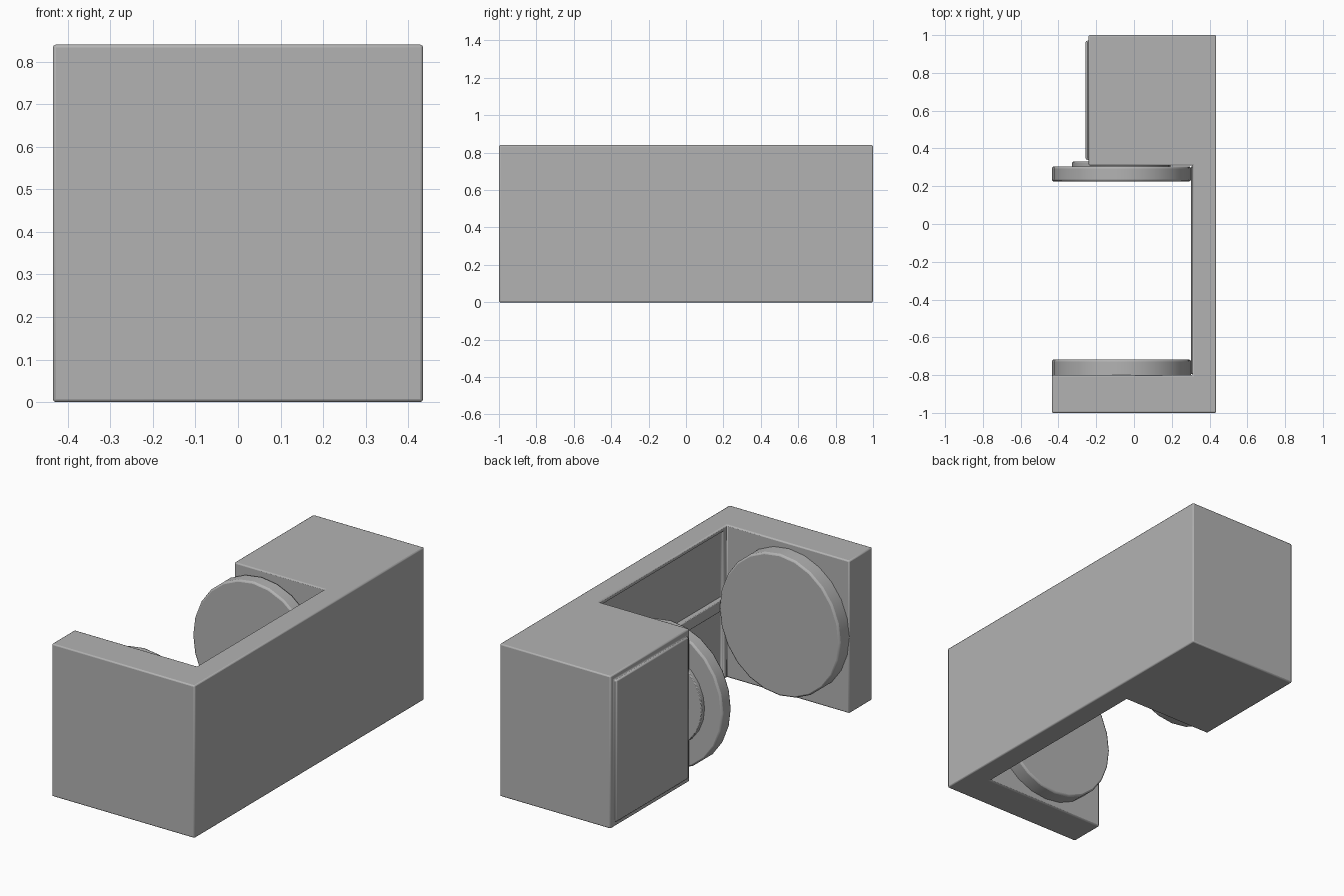
import bpy, bmesh, math

cube = bpy.data.objects.get("Cube")
if cube:
    bpy.data.objects.remove(cube, do_unlink=True)

grey = bpy.data.materials.new("plain grey")
grey.use_nodes = True
colour = (0.45, 0.45, 0.45, 1)
grey.diffuse_color = colour
grey.node_tree.nodes["Principled BSDF"].inputs["Base Color"].default_value = colour

HEIGHT = 0.84


def finish(bm, name, bevel):
    """Turn a bmesh into a named object with softened edges."""
    bmesh.ops.recalc_face_normals(bm, faces=bm.faces)
    mesh = bpy.data.meshes.new(name)
    bm.to_mesh(mesh)
    bm.free()
    mesh.materials.append(grey)
    obj = bpy.data.objects.new(name, mesh)
    bpy.context.collection.objects.link(obj)
    mod = obj.modifiers.new("soft edges", 'BEVEL')
    mod.width = bevel
    mod.segments = 2
    mod.limit_method = 'ANGLE'
    mod.angle_limit = math.radians(40)
    bpy.ops.object.select_all(action='DESELECT')
    obj.select_set(True)
    bpy.context.view_layer.objects.active = obj
    bpy.ops.object.shade_smooth_by_angle(angle=math.radians(35))
    return obj


def face_at_x(bm, x):
    """Find the upright face lying flat at the given x."""
    return next(f for f in bm.faces
                if all(abs(v.co.x - x) < 0.001 for v in f.verts))


def disc(name, rx, rz, y0, y1, sides=24, bevel=0.01):
    """Upright disc between two depths, facing along y."""
    bm = bmesh.new()
    ring = [bm.verts.new((-0.067 + rx * math.cos(i * math.tau / sides), y0,
                          HEIGHT / 2 + rz * math.sin(i * math.tau / sides)))
            for i in range(sides)]
    base = bm.faces.new(ring)
    grown = bmesh.ops.extrude_face_region(bm, geom=[base])
    top = [g for g in grown["geom"] if isinstance(g, bmesh.types.BMVert)]
    bmesh.ops.translate(bm, vec=(0, y1 - y0, 0), verts=top)
    return finish(bm, name, bevel)


# Body: spine, front jaw and rear block from one plan outline
outline = [(0.435, -1), (0.435, 1), (-0.24, 1), (-0.24, 0.31),
           (0.31, 0.31), (0.31, -0.8), (-0.435, -0.8), (-0.435, -1)]
bm = bmesh.new()
floor = bm.faces.new([bm.verts.new((x, y, 0)) for x, y in outline])
grown = bmesh.ops.extrude_face_region(bm, geom=[floor])
top = [g for g in grown["geom"] if isinstance(g, bmesh.types.BMVert)]
bmesh.ops.translate(bm, vec=(0, 0, HEIGHT), verts=top)
bmesh.ops.recalc_face_normals(bm, faces=bm.faces)

# Recessed panel inside the spine, raised cover on the side of the block
for x, border, shift in ((0.31, 0.035, 0.02), (-0.24, 0.043, -0.016)):
    face = face_at_x(bm, x)
    bmesh.ops.inset_region(bm, faces=[face], thickness=border)
    walls = bmesh.ops.extrude_discrete_faces(bm, faces=[face])
    moved = walls["faces"][0]
    bmesh.ops.translate(bm, vec=(shift, 0, 0), verts=moved.verts)
finish(bm, "body", 0.007)

# Guide rail along the recess
bm = bmesh.new()
bmesh.ops.create_cube(bm, size=1)
bmesh.ops.scale(bm, vec=(0.035, 1.1, 0.06), verts=bm.verts)
bmesh.ops.translate(bm, vec=(0.319, -0.245, HEIGHT / 2), verts=bm.verts)
finish(bm, "guide_rail", 0.004)

# Clamping discs and the mount behind the moving one
disc("front_pad", 0.368, 0.39, -0.81, -0.717)
disc("rear_pad", 0.368, 0.39, 0.225, 0.305)
disc("rear_pad_mount", 0.26, 0.26, 0.295, 0.33, bevel=0.004)
